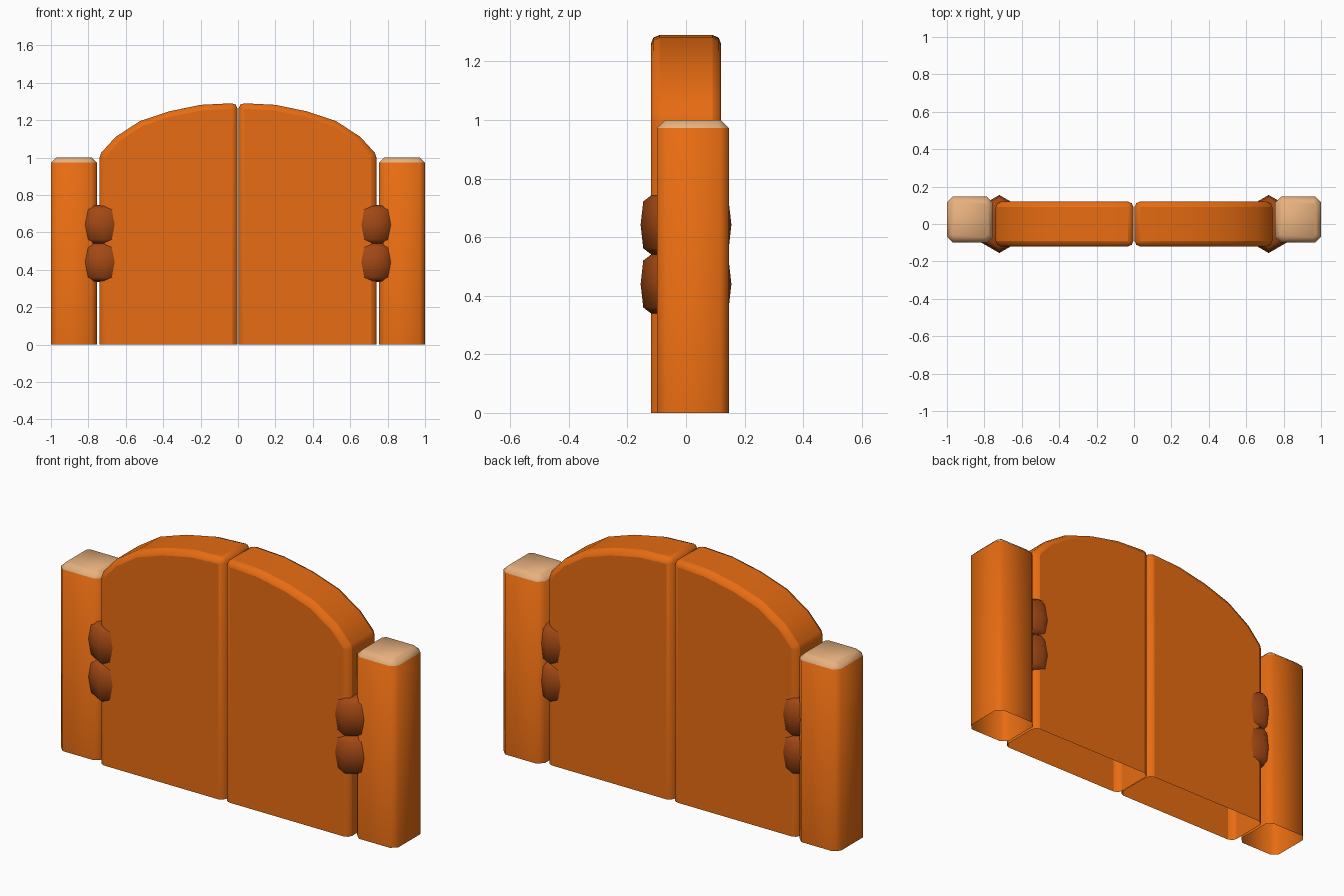
import bpy, bmesh, math

if "Cube" in bpy.data.objects:
    bpy.data.objects.remove(bpy.data.objects["Cube"])


def material(name, rgb):
    m = bpy.data.materials.new(name)
    m.diffuse_color = (*rgb, 1)
    m.use_nodes = True
    m.node_tree.nodes["Principled BSDF"].inputs["Base Color"].default_value = m.diffuse_color
    return m


ORANGE = material("orange wood", (0.80, 0.15, 0.006))
TAN = material("cut wood tan", (0.80, 0.44, 0.21))
BROWN = material("dark brown hinge", (0.36, 0.065, 0.007))


def finish(bm, name, mats, angle):
    bmesh.ops.recalc_face_normals(bm, faces=bm.faces)
    me = bpy.data.meshes.new(name)
    bm.to_mesh(me)
    bm.free()
    for m in mats:
        me.materials.append(m)
    ob = bpy.data.objects.new(name, me)
    bpy.context.collection.objects.link(ob)
    bpy.ops.object.select_all(action='DESELECT')
    ob.select_set(True)
    bpy.context.view_layer.objects.active = ob
    bpy.ops.object.shade_smooth_by_angle(angle=math.radians(angle))
    return ob


def loft(bm, rings, cap_start, cap_end):
    """Skin a stack of rings; returns nothing, faces go into bm."""
    vs = [[bm.verts.new(p) for p in r] for r in rings]
    n = len(vs[0])
    for a, b in zip(vs, vs[1:]):
        for i in range(n):
            j = (i + 1) % n
            bm.faces.new((a[i], a[j], b[j], b[i]))
    if cap_start:
        bm.faces.new(vs[0][::-1])
    if cap_end:
        bm.faces.new(vs[-1])


def octagon(cx, cy, h, c, z):
    pts = [(h, -h + c), (h, h - c), (h - c, h), (-h + c, h),
           (-h, h - c), (-h, -h + c), (-h + c, -h), (h - c, -h)]
    return [(cx + x, cy + y, z) for x, y in pts]


ARC = [(0.74, 0), (0.74, 1.0), (0.732, 1.025), (0.655, 1.11), (0.525, 1.195),
       (0.37, 1.247), (0.20, 1.282), (0.003, 1.292), (0.003, 0)]
# hinge lathe profile: radius, height
KNOB = [(0.07, -0.105), (0.12, -0.1), (0.146, -0.08), (0.155, 0),
        (0.146, 0.08), (0.12, 0.1), (0.07, 0.105)]

for side, s in (("left", -1), ("right", 1)):
    # post, open below, with a pale chamfered top
    bm = bmesh.new()
    cx = s * 0.8775
    loft(bm, [octagon(cx, 0.0235, 0.1225, 0.03, 0),
              octagon(cx, 0.0235, 0.1225, 0.03, 0.973),
              octagon(cx, 0.0235, 0.095, 0.015, 1.0)], False, True)
    for f in bm.faces:
        f.material_index = int(f.calc_center_median().z > 0.975)
    finish(bm, side + "_post", [ORANGE, TAN], 60)

    # arched gate leaf, open below, with rounded rims
    bm = bmesh.new()
    loft(bm, [[(s * x, y, z) for x, z in ARC] for y in (-0.12, 0.12)], True, True)
    low = [f for f in bm.faces if f.calc_center_median().z < 0.001]
    bmesh.ops.delete(bm, geom=low, context='FACES_ONLY')
    leaf = finish(bm, side + "_gate_leaf", [ORANGE], 60)
    bev = leaf.modifiers.new("rounded rim", 'BEVEL')
    bev.width, bev.segments = 0.03, 2
    bev.limit_method, bev.angle_limit = 'ANGLE', math.radians(40)

    # two six-sided hinge knuckles
    for name, z0 in (("lower", 0.44), ("upper", 0.642)):
        bm = bmesh.new()
        loft(bm, [[(s * 0.72 + r * math.sin(k * math.pi / 3),
                    r * math.cos(k * math.pi / 3), z0 + z) for k in range(6)]
                  for r, z in KNOB], True, True)
        finish(bm, f"{side}_{name}_hinge", [BROWN], 75)
